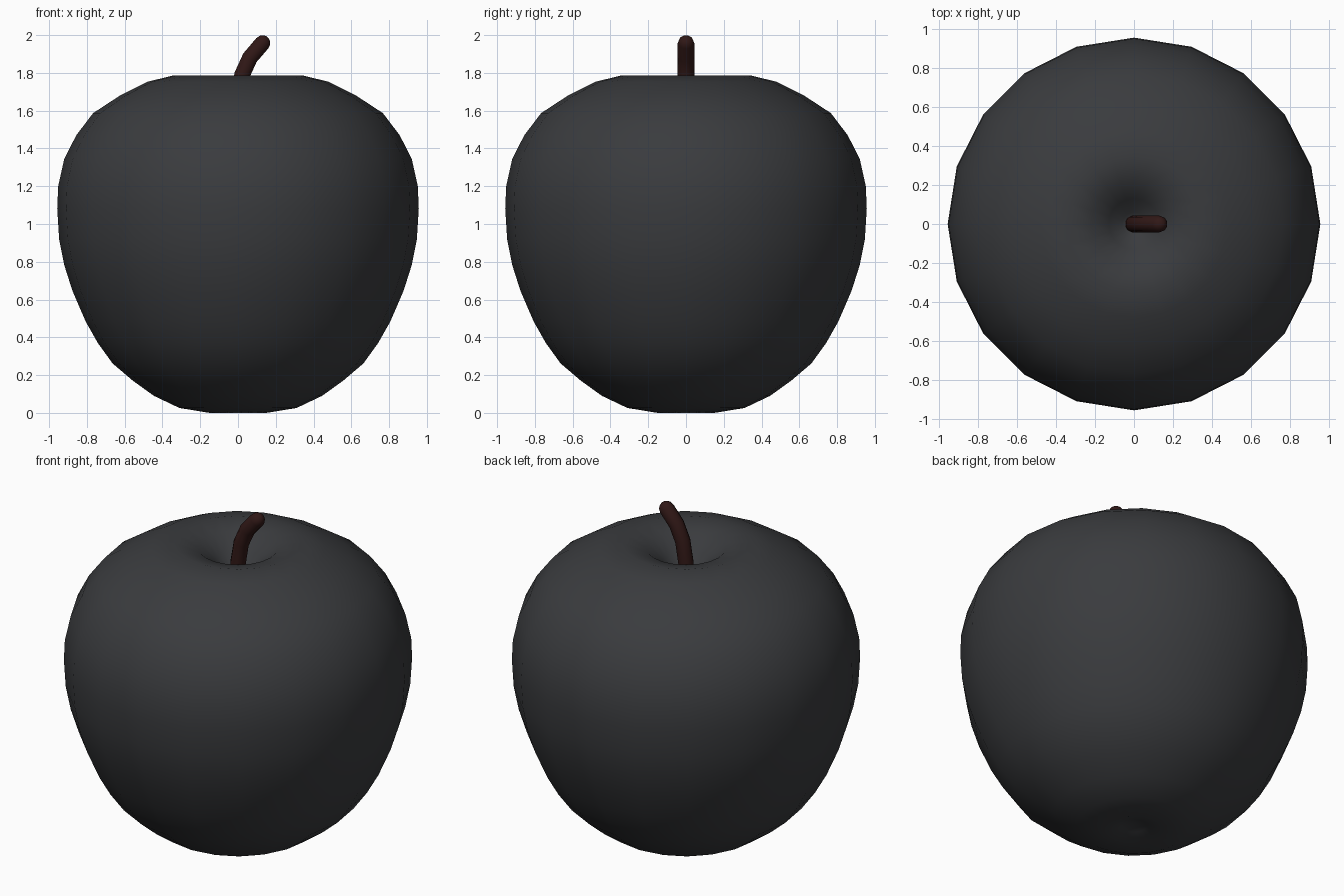
import bpy, bmesh, math
from mathutils import Vector

if "Cube" in bpy.data.objects:
    bpy.data.objects.remove(bpy.data.objects["Cube"])


def colour(obj, name, rgb):
    mat = bpy.data.materials.new(name)
    mat.diffuse_color = (*rgb, 1)
    mat.use_nodes = True
    mat.node_tree.nodes["Principled BSDF"].inputs["Base Color"].default_value = mat.diffuse_color
    obj.data.materials.append(mat)


# Apple body: 20-sided lathe, from bottom dimple to stem hollow
SIDES = 20
profile = [(0, .04), (.07, .025), (.15, 0), (.31, .026), (.445, .09), (.56, .173),
           (.664, .262), (.742, .37), (.807, .485), (.876, .645), (.92, .783),
           (.947, .92), (.957, 1.08), (.952, 1.2), (.92, 1.344), (.856, 1.47),
           (.767, 1.587), (.625, 1.68), (.48, 1.753), (.348, 1.785),
           (.22, 1.753), (.13, 1.68), (.06, 1.61), (0, 1.585)]
bm = bmesh.new()
verts = [bm.verts.new((r, 0, z)) for r, z in profile]
edges = [bm.edges.new(pair) for pair in zip(verts, verts[1:])]
bmesh.ops.spin(bm, geom=verts + edges, cent=(0, 0, 0), axis=(0, 0, 1),
               angle=2 * math.pi, steps=SIDES, use_merge=False)
bmesh.ops.remove_doubles(bm, verts=bm.verts, dist=1e-4)
bmesh.ops.recalc_face_normals(bm, faces=bm.faces)
for f in bm.faces:
    f.smooth = True
mesh = bpy.data.meshes.new("apple_body")
bm.to_mesh(mesh)
bm.free()
body = bpy.data.objects.new("apple_body", mesh)
bpy.context.collection.objects.link(body)
colour(body, "dark_skin", (.042, .044, .048))

# Stem: bent tube with a rounded tip
R = .044
path = [Vector(p) for p in ((-.005, 0, 1.55), (0, 0, 1.66), (.022, 0, 1.79),
                            (.063, 0, 1.88), (.128, 0, 1.956))]
points = [(p, 1) for p in path]
direction = (path[-1] - path[-2]).normalized()
for deg in (30, 55, 75, 88):
    a = math.radians(deg)
    points.append((path[-1] + direction * R * math.sin(a), math.cos(a)))
curve = bpy.data.curves.new("stem", 'CURVE')
curve.dimensions = '3D'
curve.bevel_depth = R
curve.bevel_resolution = 3
curve.use_fill_caps = True
spline = curve.splines.new('POLY')
spline.points.add(len(points) - 1)
for sp, (co, radius) in zip(spline.points, points):
    sp.co = (*co, 1)
    sp.radius = radius
spline.use_smooth = True
stem = bpy.data.objects.new("stem", curve)
bpy.context.collection.objects.link(stem)
colour(stem, "stem_brown", (.03, .009, .008))
